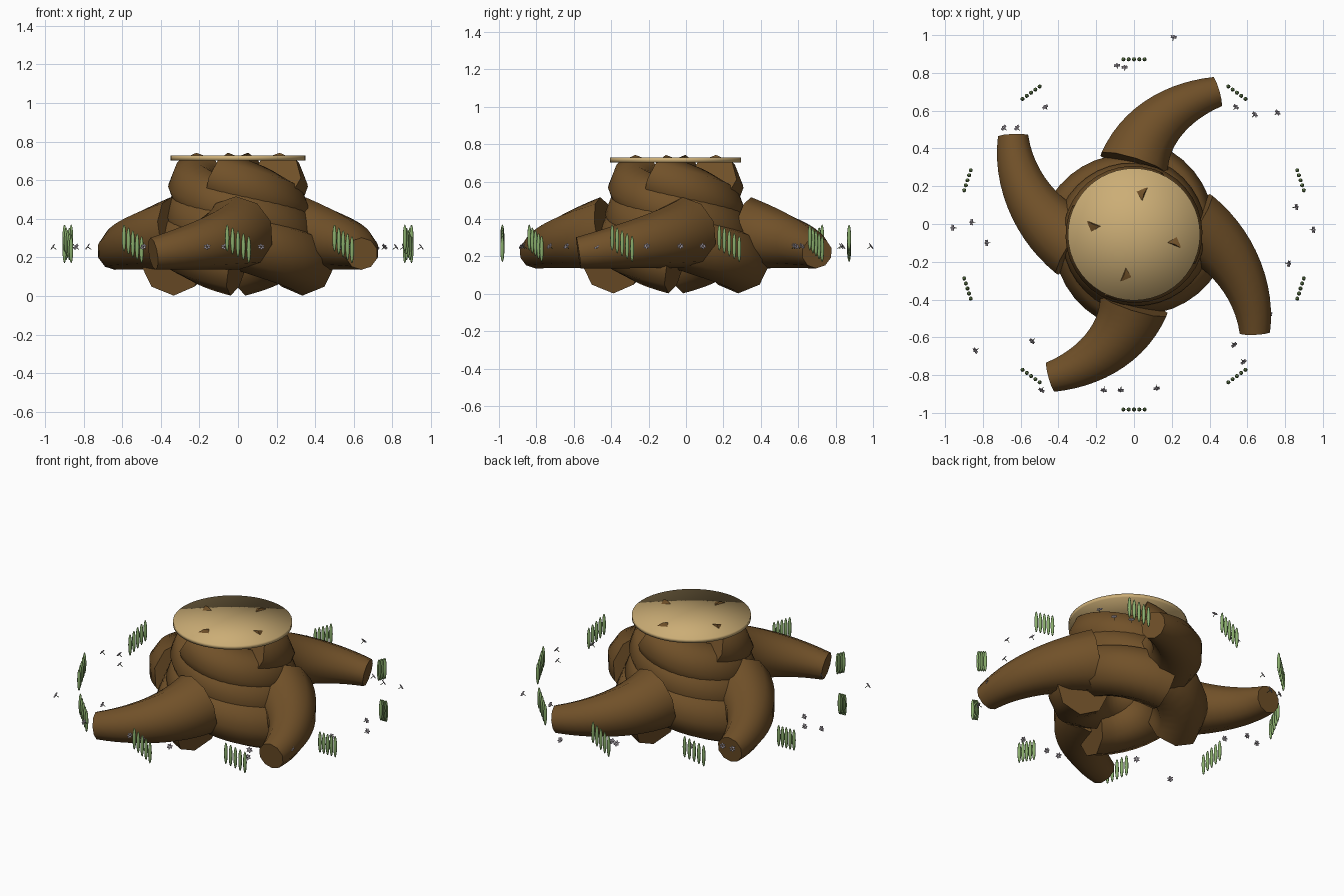
import bpy, bmesh, math
from mathutils import Vector, Matrix
from mathutils.geometry import interpolate_bezier

cube = bpy.data.objects.get("Cube")
if cube:
    bpy.data.objects.remove(cube, do_unlink=True)

CENTRE = Vector((0, -0.055, 0))
QUARTER = math.pi / 2


def material(name, r, g, b):
    mat = bpy.data.materials.new(name)
    mat.use_nodes = True
    mat.diffuse_color = (r, g, b, 1)
    bsdf = next(n for n in mat.node_tree.nodes if n.type == 'BSDF_PRINCIPLED')
    bsdf.inputs["Base Color"].default_value = (r, g, b, 1)
    return mat


bark = material("bark brown", 0.165, 0.082, 0.022)
wood = material("cut wood tan", 0.60, 0.42, 0.18)
leaf = material("grass green", 0.25, 0.42, 0.15)
petal = material("petal lilac grey", 0.46, 0.41, 0.47)
stalk = material("stalk dark green", 0.12, 0.15, 0.08)


def add_object(name, bm, mats, angle=None):
    bmesh.ops.recalc_face_normals(bm, faces=bm.faces)
    mesh = bpy.data.meshes.new(name)
    bm.to_mesh(mesh)
    bm.free()
    for mat in mats:
        mesh.materials.append(mat)
    obj = bpy.data.objects.new(name, mesh)
    bpy.context.collection.objects.link(obj)
    for other in bpy.context.selected_objects:
        other.select_set(False)
    obj.select_set(True)
    bpy.context.view_layer.objects.active = obj
    if angle:
        bpy.ops.object.shade_smooth_by_angle(angle=math.radians(angle))
    return obj


def tube(path, radii, sides):
    """Sweep a polygon along a path and cap both ends."""
    bm = bmesh.new()
    rings = []
    last = len(path) - 1
    for i, (p, r) in enumerate(zip(path, radii)):
        along = (path[min(i + 1, last)] - path[max(i - 1, 0)]).normalized()
        side = along.cross(Vector((0, 0, 1))).normalized()
        up = side.cross(along)
        ring = []
        for k in range(sides):
            a = math.tau * k / sides
            ring.append(bm.verts.new(p + r * (math.cos(a) * up + math.sin(a) * side)))
        rings.append(ring)
    for lower, upper in zip(rings, rings[1:]):
        for k in range(sides):
            n = (k + 1) % sides
            bm.faces.new((lower[k], lower[n], upper[n], upper[k]))
    bm.faces.new(rings[0])
    bm.faces.new(rings[-1])
    return bm


# Twisted trunk strands, winding down and flaring at the foot
STEPS = 30
for q in range(4):
    path, radii = [], []
    for i in range(STEPS + 1):
        u = i / STEPS
        a = math.radians(-117 + 297 * u) + q * QUARTER
        reach = 0.22 + 0.125 * u ** 3
        path.append(CENTRE + Vector((reach * math.cos(a), reach * math.sin(a), 0.612 - 0.45 * u)))
        radii.append(0.14 + 0.025 * u)
    add_object(f"trunk_strand_{q + 1}", tube(path, radii, 8), [bark], 50)

# Curved roots, thick at the trunk and thin at the tip; the side pair curls tighter
wide_bend = [(0, 0.37, 0), (0.05, 0.56, 0), (0.22, 0.70, 0), (0.44, 0.755, 0)]
tight_bend = [(-0.055, 0.31, 0), (0.05, 0.49, 0), (0.27, 0.64, 0), (0.52, 0.64, 0)]
for q, side in enumerate(("back", "left_hand", "front", "right_hand")):
    bend = tight_bend if q % 2 else wide_bend
    curve = interpolate_bezier(*[Vector(p) for p in bend], 14)
    turn = Matrix.Rotation(q * QUARTER, 3, 'Z')
    radii = [0.192 - 0.108 * i / 13 for i in range(14)]
    path = [CENTRE + turn @ p + Vector((0, 0, 0.135 + r)) for p, r in zip(curve, radii)]
    add_object(f"root_{side}", tube(path, radii, 10), [bark], 50)

# Flat sawn top
bm = bmesh.new()
bmesh.ops.create_cone(bm, cap_ends=True, cap_tris=True, segments=48, radius1=0.35,
                      radius2=0.35, depth=0.025,
                      matrix=Matrix.Translation(CENTRE + Vector((0, 0, 0.715))))
add_object("sawn_top", bm, [wood], 180)

# Ring of grass tufts, each a stepped row of slim blades
for t in range(10):
    bm = bmesh.new()
    spin = Matrix.Translation(CENTRE) @ Matrix.Rotation(math.tau * t / 10, 4, 'Z')
    for k in range(-2, 3):
        place = Matrix.Translation((0.028 * k, -0.927, 0.27 - 0.015 * k))
        bmesh.ops.create_uvsphere(bm, u_segments=8, v_segments=8, radius=1,
                                  matrix=spin @ place @ Matrix.Diagonal((0.011, 0.011, 0.07, 1)))
    add_object(f"grass_tuft_{t + 1}", bm, [leaf], 60)

# Tiny scattered flowers facing outward, placed in hundredths
spots = [(21, 99), (-9, 84), (-5, 83), (-47, 62), (-69, 51), (-62, 51), (-86, 1), (-96, -2),
         (-78, -10), (-84, -67), (-54, -62), (-49, -88), (-16, -88), (-7, -88), (12, -87),
         (58, -73), (53, -64), (72, -48), (82, -21), (95, -3), (86, 9), (76, 59), (64, 58), (54, 62)]
for i, (x, y) in enumerate(spots):
    bm = bmesh.new()
    spot = Vector((x / 100, y / 100, 0.255))
    outward = spot - CENTRE
    heading = math.atan2(outward.y, outward.x)
    base = (Matrix.Translation(spot) @ Matrix.Rotation(heading, 4, 'Z')
            @ Matrix.Rotation(math.radians(55), 4, 'Y'))
    bmesh.ops.create_cone(bm, cap_ends=True, segments=5, radius1=0.002, radius2=0.002, depth=0.024,
                          matrix=base @ Matrix.Translation((0, 0, -0.012)))
    for face in bm.faces:
        face.material_index = 1
    for k in range(6):
        spread = Matrix.Rotation(math.tau * k / 6, 4, 'Z') @ Matrix.Translation((0.011, 0, 0))
        bmesh.ops.create_icosphere(bm, subdivisions=1, radius=1,
                                   matrix=base @ spread @ Matrix.Diagonal((0.009, 0.006, 0.003, 1)))
    add_object(f"flower_{i + 1}", bm, [petal, stalk])
